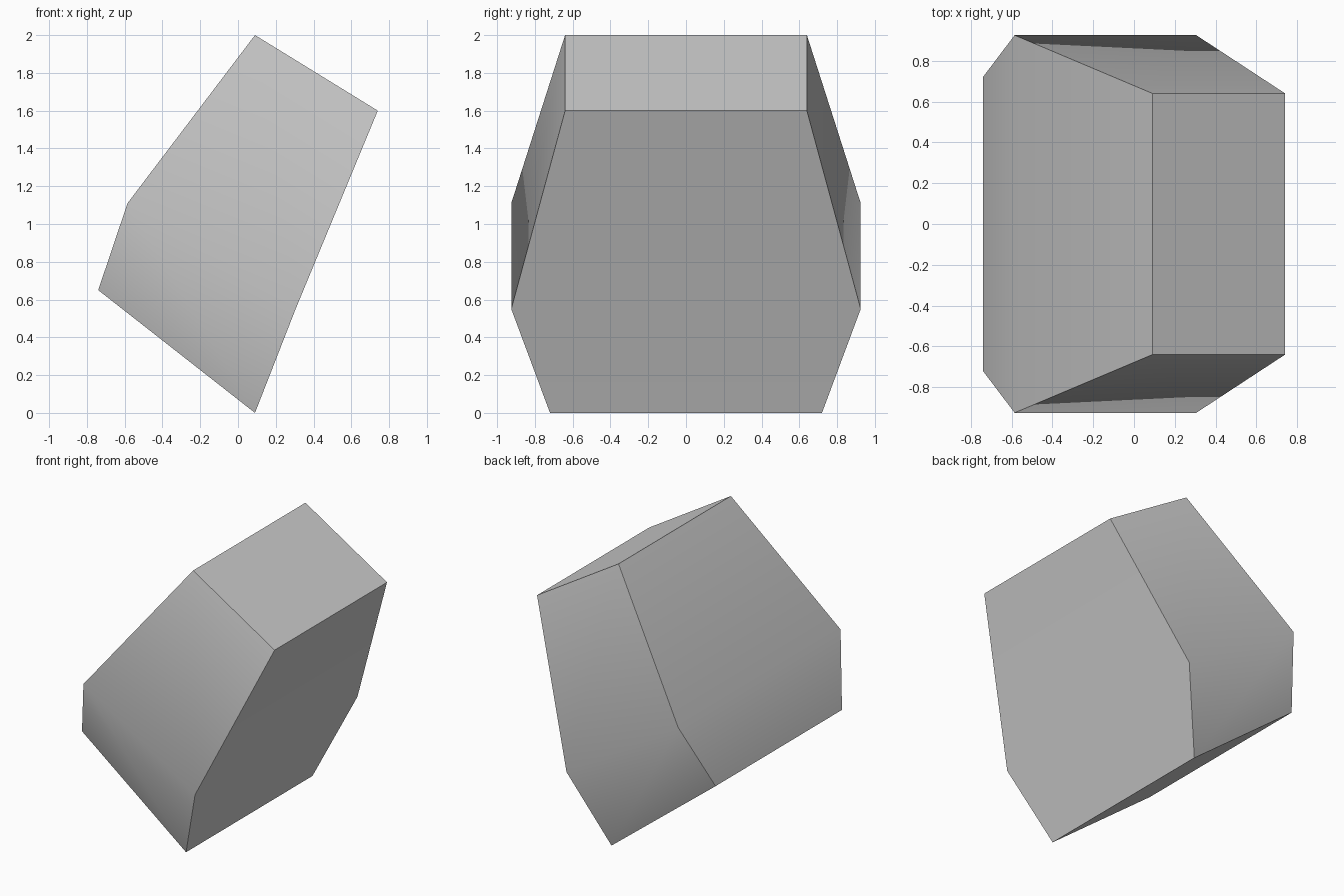
import bpy, bmesh

if "Cube" in bpy.data.objects:
    bpy.data.objects.remove(bpy.data.objects["Cube"])

# Outline of the block: (x, z, half width along y)
PROFILE = [
    (0.09, 2.00, 0.64),    # top, left corner
    (0.74, 1.60, 0.64),    # top, right corner
    (0.305, 0.55, 0.925),  # widest, right
    (0.09, 0.00, 0.72),    # foot
    (-0.74, 0.65, 0.72),   # bottom, left corner
    (-0.585, 1.11, 0.925), # widest, left
]

bm = bmesh.new()
front = [bm.verts.new((x, -w, z)) for x, z, w in PROFILE]
back = [bm.verts.new((x, w, z)) for x, z, w in PROFILE]

# Tapered front and back sides, each with an upper and a lower panel
for ring in (front, back):
    for panel in ((0, 1, 2, 5), (5, 2, 3, 4)):
        bm.faces.new([ring[i] for i in panel])

# Faces running around the outline, joining front to back
for i in range(6):
    j = (i + 1) % 6
    bm.faces.new((front[i], front[j], back[j], back[i]))

bmesh.ops.recalc_face_normals(bm, faces=bm.faces[:])
mesh = bpy.data.meshes.new("tilted_block")
bm.to_mesh(mesh)
bm.free()

block = bpy.data.objects.new("tilted_block", mesh)
bpy.context.collection.objects.link(block)

# Plain grey surface
grey = bpy.data.materials.new("light grey")
grey.diffuse_color = (0.6, 0.6, 0.6, 1)
grey.use_nodes = True
grey.node_tree.nodes["Principled BSDF"].inputs["Base Color"].default_value = grey.diffuse_color
mesh.materials.append(grey)

# Soft bends within the sides, crisp outer edges
bpy.context.view_layer.objects.active = block
block.select_set(True)
bpy.ops.object.shade_smooth_by_angle(angle=0.75)
